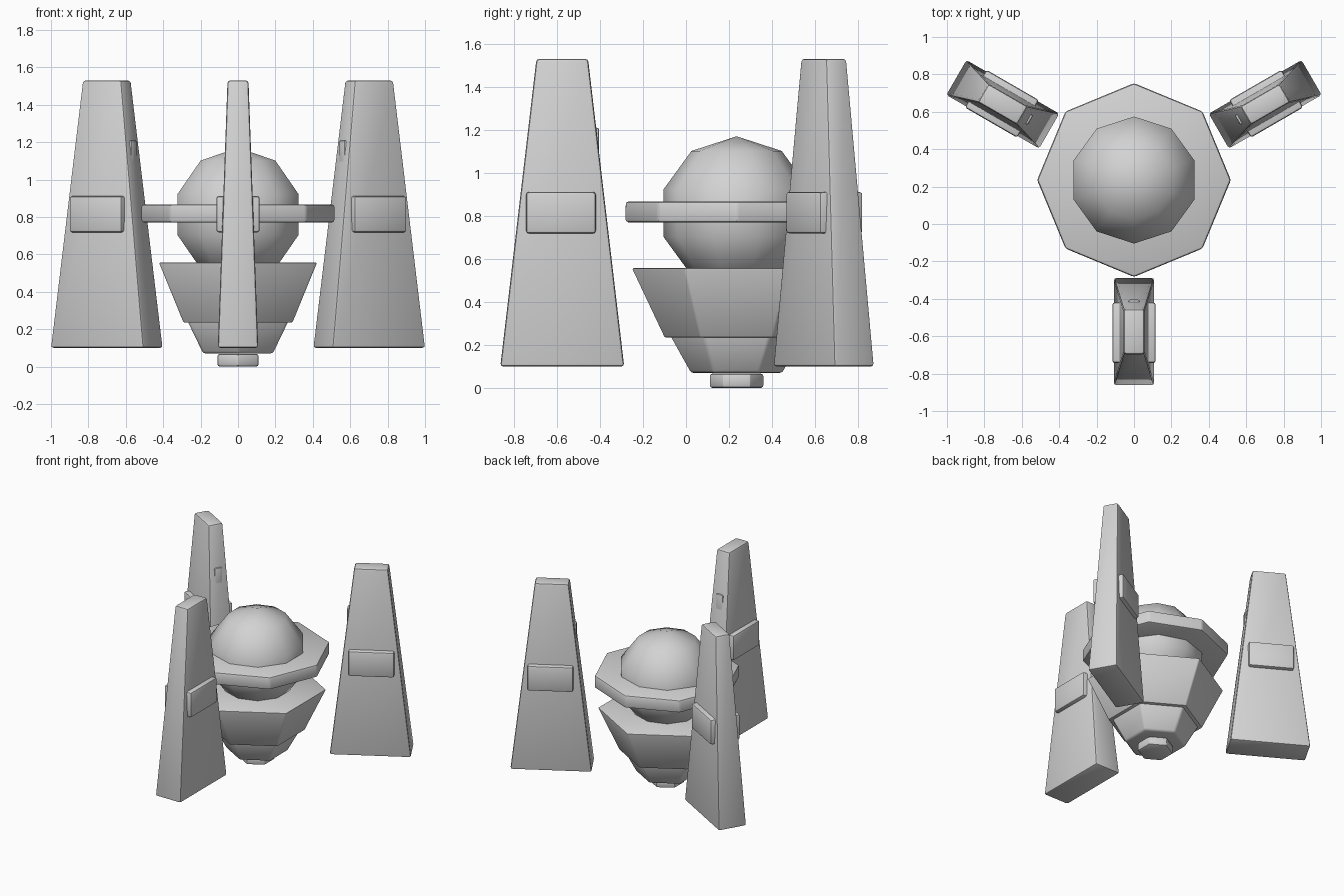
import bpy, bmesh, math
from mathutils import Matrix, Vector

if "Cube" in bpy.data.objects:
    bpy.data.objects.remove(bpy.data.objects["Cube"])

CENTRE = Vector((0, 0.235, 0))   # axis of the hanging body
ARM = 0.81                       # distance from axis to each pylon

grey = bpy.data.materials.new("plain grey")
grey.diffuse_color = (0.65, 0.65, 0.65, 1)
grey.use_nodes = True
grey.node_tree.nodes["Principled BSDF"].inputs["Base Color"].default_value = grey.diffuse_color


def finish(bm, name, bevel=0.0, smooth=30, matrix=Matrix()):
    bmesh.ops.remove_doubles(bm, verts=bm.verts, dist=1e-5)
    bmesh.ops.recalc_face_normals(bm, faces=bm.faces)
    if bevel:
        bmesh.ops.bevel(bm, geom=bm.edges[:], offset=bevel, segments=2,
                        profile=0.5, affect='EDGES', clamp_overlap=True)
    mesh = bpy.data.meshes.new(name)
    bm.to_mesh(mesh)
    bm.free()
    mesh.materials.append(grey)
    ob = bpy.data.objects.new(name, mesh)
    bpy.context.collection.objects.link(ob)
    ob.matrix_world = matrix
    bpy.ops.object.select_all(action='DESELECT')
    ob.select_set(True)
    bpy.context.view_layer.objects.active = ob
    bpy.ops.object.shade_smooth_by_angle(angle=math.radians(smooth))
    return ob


def loft(rings):
    """Skin between rings of points, with flat caps."""
    bm = bmesh.new()
    vs = [[bm.verts.new(p) for p in ring] for ring in rings]
    n = len(vs[0])
    for a, b in zip(vs, vs[1:]):
        for i in range(n):
            j = (i + 1) % n
            bm.faces.new((a[i], a[j], b[j], b[i]))
    return bm, vs


def lathe(name, sides, profile, bevel=0.0, smooth=30):
    """Low-sided turned solid with a corner pointing at -y."""
    def ring(r, z):
        return [(r * math.sin(2 * math.pi * i / sides),
                 -r * math.cos(2 * math.pi * i / sides), z) for i in range(sides)]
    bm, vs = loft([ring(r, z) for r, z in profile])
    for (r, z), v in ((profile[0], vs[0]), (profile[-1], vs[-1])):
        if r > 0:
            bm.faces.new(v)
    finish(bm, name, bevel, smooth, Matrix.Translation(CENTRE))


def block(name, bottom, top, bevel, matrix):
    """Tapered box: each end is (half x, y min, y max, z)."""
    def ring(h, y0, y1, z):
        return [(-h, y0, z), (h, y0, z), (h, y1, z), (-h, y1, z)]
    bm, vs = loft([ring(*bottom), ring(*top)])
    bm.faces.new(vs[0])
    bm.faces.new(vs[-1])
    finish(bm, name, bevel, 30, matrix)


# Central orb: ten sides, five bands, smooth shaded
R = 0.357
lathe("orb", 10, [(R * math.sin(math.pi * k / 5), 0.813 - R * math.cos(math.pi * k / 5))
                  for k in range(6)], smooth=60)

# Octagonal collar around the orb
lathe("collar", 8, [(0.518, 0.77), (0.518, 0.867)], 0.014)

# Hexagonal hull tiers below the orb
lathe("upper_hull", 6, [(0.336, 0.235), (0.488, 0.557)], 0.008)
lathe("lower_hull", 6, [(0.215, 0.07), (0.315, 0.25)], 0.014)
lathe("bottom_cap", 6, [(0.128, 0.0), (0.128, 0.068)], 0.014)

# Three tapered pylons, each with a wrapping side plate and an inner lamp
for i, label in enumerate(("front", "right", "left")):
    m = Matrix.Translation(CENTRE) @ Matrix.Rotation(math.radians(120 * i), 4, 'Z') \
        @ Matrix.Translation((0, -ARM, 0))
    block(label + "_pylon", (0.108, -0.288, 0.288, 0.10), (0.056, -0.12, 0.12, 1.53), 0.014, m)
    block(label + "_side_plate", (0.116, -0.168, 0.156, 0.718),
          (0.116, -0.168, 0.156, 0.912), 0.014, m)
    block(label + "_inner_lamp", (0.03, 0.10, 0.171, 1.0), (0.03, 0.10, 0.171, 1.21), 0.01, m)
